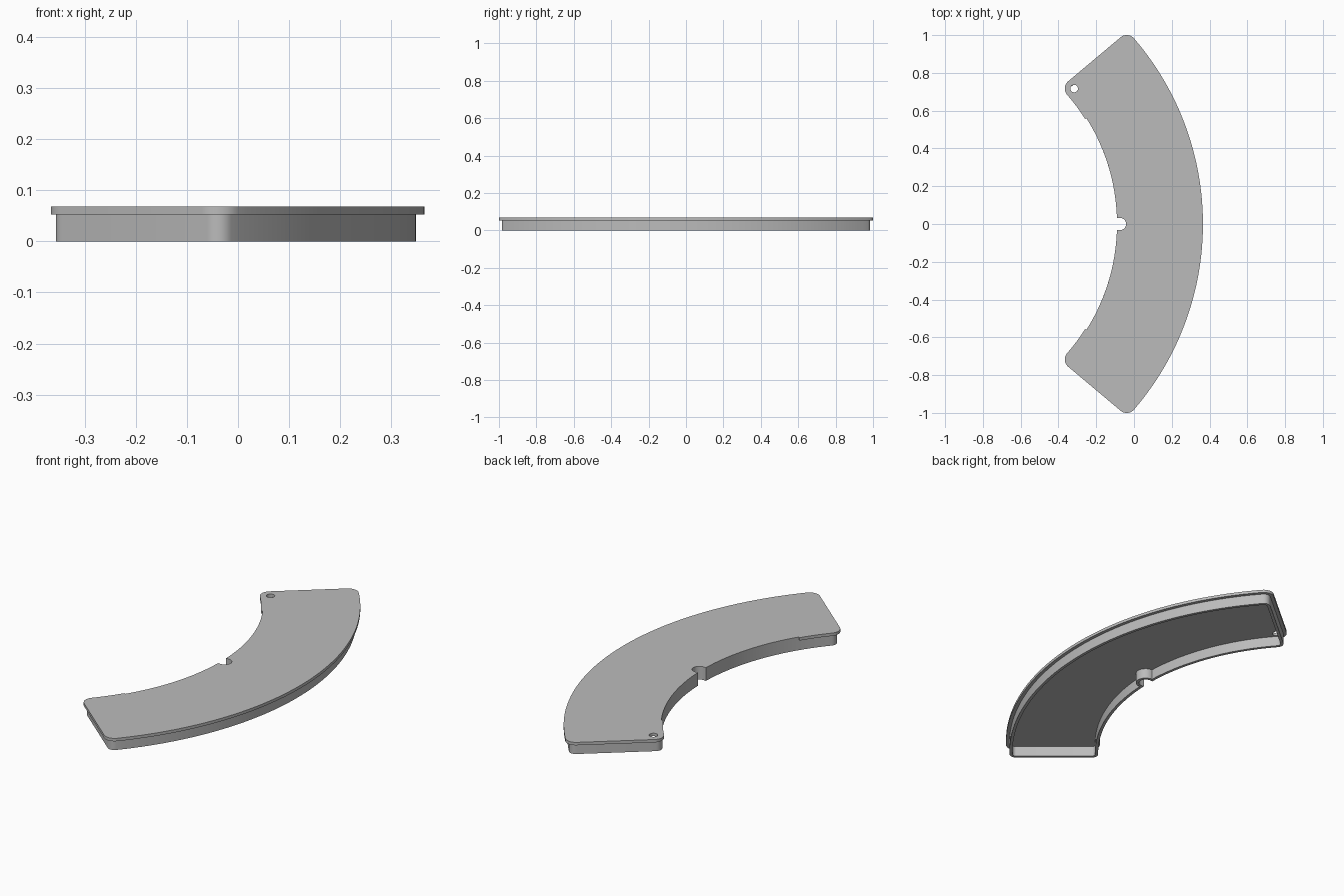
import bpy
import bmesh
from math import sin, cos, asin, atan2, pi, radians, sqrt

if "Cube" in bpy.data.objects:
    bpy.data.objects.remove(bpy.data.objects["Cube"], do_unlink=True)

CENTRE_X = -1.14        # shared centre of the inner and outer arcs
END = radians(40)       # direction of the straight end edges
TOP, RIM = 0.068, 0.053
WALL = 0.015

grey = bpy.data.materials.new("plain_grey")
grey.use_nodes = True
grey.diffuse_color = (0.5, 0.5, 0.5, 1)
grey.node_tree.nodes["Principled BSDF"].inputs["Base Color"].default_value = (0.5, 0.5, 0.5, 1)


def arc(cx, cy, r, a0, a1, n):
    return [(cx + r * cos(a0 + (a1 - a0) * i / n),
             cy + r * sin(a0 + (a1 - a0) * i / n)) for i in range(n + 1)]


def fillet_centre(radius, dist):
    """Point at a given radius and a given distance off the radial end line."""
    along = sqrt(radius ** 2 - dist ** 2)
    return (along * cos(END) - dist * sin(END), along * sin(END) + dist * cos(END))


def outline(r_in, r_out, end, fillet, notch, r_tab=None):
    """Curved sector with rounded corners and a central notch; optional end tabs."""
    r_corner = r_tab or r_in
    inner = fillet_centre(r_corner + fillet, end - fillet)
    outer = fillet_centre(r_out - fillet, end - fillet)
    a_in, a_out = atan2(inner[1], inner[0]), atan2(outer[1], outer[0])
    half = arc(1.065, 0, notch, 0, pi / 2, 8)
    start = asin(notch / r_in)
    if r_tab:
        step = asin(0.56 / r_in)
        half += arc(0, 0, r_in, start, step, 24)
        half += arc(0, 0, r_tab, step, a_in, 8)[:-1]
    else:
        half += arc(0, 0, r_in, start, a_in, 32)[:-1]
    half += arc(*inner, fillet, a_in + pi, END + pi / 2, 8)
    half += arc(*outer, fillet, END + pi / 2, a_out, 8)
    half += arc(0, 0, r_out, a_out, 0, 36)[1:]
    loop = half + [(x, -y) for x, y in reversed(half[1:-1])]
    return [(x + CENTRE_X, y) for x, y in loop]


def slab(name, loops, z0, z1):
    """Fill the first loop, leaving the others open, and extrude it upward."""
    bm = bmesh.new()
    edges = []
    for loop in loops:
        vs = [bm.verts.new((x, y, z0)) for x, y in loop]
        edges += [bm.edges.new((v, vs[i - 1])) for i, v in enumerate(vs)]
    bmesh.ops.triangle_fill(bm, use_beauty=True, edges=edges, normal=(0, 0, 1))
    ext = bmesh.ops.extrude_face_region(bm, geom=bm.faces[:], use_keep_orig=True)
    top = [g for g in ext["geom"] if isinstance(g, bmesh.types.BMVert)]
    bmesh.ops.translate(bm, verts=top, vec=(0, 0, z1 - z0))
    bmesh.ops.recalc_face_normals(bm, faces=bm.faces[:])
    mesh = bpy.data.meshes.new(name)
    bm.to_mesh(mesh)
    bm.free()
    mesh.materials.append(grey)
    obj = bpy.data.objects.new(name, mesh)
    bpy.context.collection.objects.link(obj)
    bpy.ops.object.select_all(action="DESELECT")
    obj.select_set(True)
    bpy.context.view_layer.objects.active = obj
    bpy.ops.object.shade_smooth_by_angle(angle=radians(30))
    return obj


# Cover plate with overhanging lip, end tabs and one small hole
hole = fillet_centre(1.092, 0.02)
hole_loop = arc(hole[0] + CENTRE_X, hole[1], 0.02, 0, 2 * pi, 24)[:-1]
slab("cover_plate", [outline(1.05, 1.505, 0.07, 0.05, 0.033, 1.042), hole_loop], RIM, TOP)

# Thin wall under the plate, open at the bottom
slab("skirt_wall", [outline(1.05, 1.488, 0.053, 0.033, 0.033),
                    outline(1.05 + WALL, 1.488 - WALL, 0.053 - WALL, 0.018, 0.033 + WALL)], 0, RIM)
